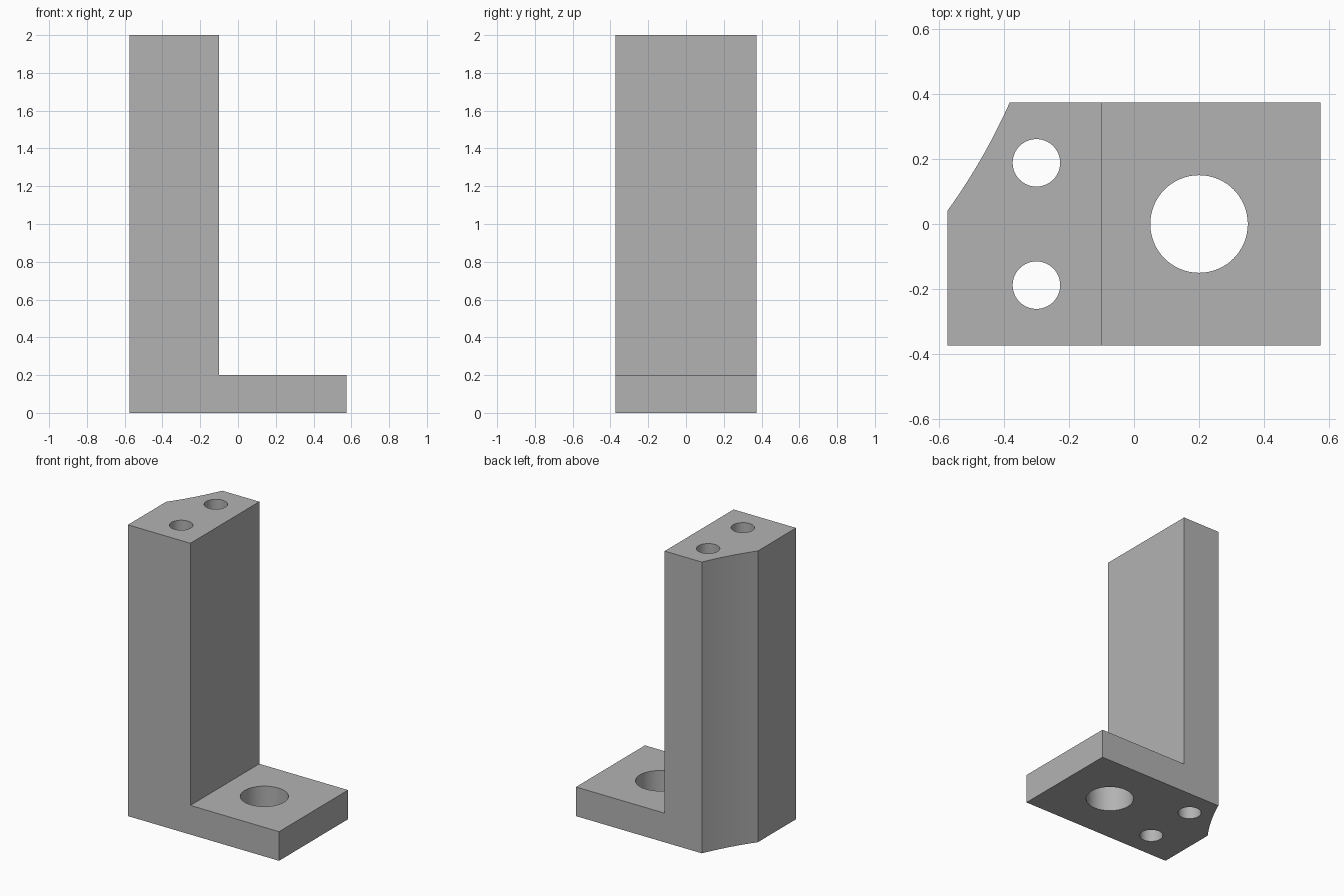
import bpy, bmesh, math
from mathutils import Vector

cube = bpy.data.objects.get("Cube")
if cube:
    bpy.data.objects.remove(cube, do_unlink=True)

HALF_X, HALF_Y, HEIGHT = 0.574, 0.374, 2.0
STEP_X, FOOT_HEIGHT = -0.10, 0.20

grey = bpy.data.materials.new("plain_grey")
grey.use_nodes = True
grey.diffuse_color = (0.45, 0.45, 0.45, 1)
grey.node_tree.nodes["Principled BSDF"].inputs["Base Color"].default_value = (0.45, 0.45, 0.45, 1)


def prism(name, outline, direction):
    """Extrude a closed outline of 3D points along a direction."""
    bm = bmesh.new()
    face = bm.faces.new([bm.verts.new(p) for p in outline])
    moved = bmesh.ops.extrude_face_region(bm, geom=[face])["geom"]
    bmesh.ops.translate(bm, vec=direction,
                        verts=[v for v in moved if isinstance(v, bmesh.types.BMVert)])
    bmesh.ops.recalc_face_normals(bm, faces=bm.faces)
    mesh = bpy.data.meshes.new(name)
    bm.to_mesh(mesh)
    bm.free()
    mesh.materials.append(grey)
    obj = bpy.data.objects.new(name, mesh)
    bpy.context.collection.objects.link(obj)
    return obj


def cut(target, name, outline):
    """Cut a vertical prism through the whole height of the target."""
    cutter = prism(name, [(x, y, -0.1) for x, y in outline], (0, 0, HEIGHT + 0.2))
    cutter.hide_render = True
    mod = target.modifiers.new(name, "BOOLEAN")
    mod.operation, mod.solver, mod.object = "DIFFERENCE", "EXACT", cutter
    bpy.context.view_layer.objects.active = target
    bpy.ops.object.modifier_apply(modifier=mod.name)
    bpy.data.objects.remove(cutter, do_unlink=True)


def circle(cx, cy, radius, sides=64):
    angles = [2 * math.pi * i / sides for i in range(sides)]
    return [(cx + radius * math.cos(a), cy + radius * math.sin(a)) for a in angles]


# L-shaped body: tall upright with a thin foot
profile = [(-HALF_X, 0), (HALF_X, 0), (HALF_X, FOOT_HEIGHT),
           (STEP_X, FOOT_HEIGHT), (STEP_X, HEIGHT), (-HALF_X, HEIGHT)]
bracket = prism("angle_bracket", [(x, -HALF_Y, z) for x, z in profile], (0, 2 * HALF_Y, 0))

# Shallow concave relief on the back corner of the upright
start, end = Vector((-HALF_X, 0.04)), Vector((-0.382, HALF_Y))
chord = end - start
inward = Vector((chord.y, -chord.x)).normalized()
sag, steps = 0.01, 16
arc = []
for i in range(-1, steps + 2):  # runs slightly past both faces
    t = i / steps
    arc.append(tuple(start + chord * t + inward * (4 * sag * t * (1 - t))))
cut(bracket, "corner_relief", arc + [(-0.8, 0.6)])

# Two long bolt holes through the upright, one large hole through the foot
for side in (-1, 1):
    cut(bracket, "bolt_hole", circle(-0.30, side * 0.188, 0.073))
cut(bracket, "foot_hole", circle(0.20, 0, 0.15))

# Smooth hole and relief walls, keep edges crisp
bpy.ops.object.select_all(action="DESELECT")
bracket.select_set(True)
bpy.context.view_layer.objects.active = bracket
bpy.ops.object.shade_smooth_by_angle(angle=math.radians(20))
